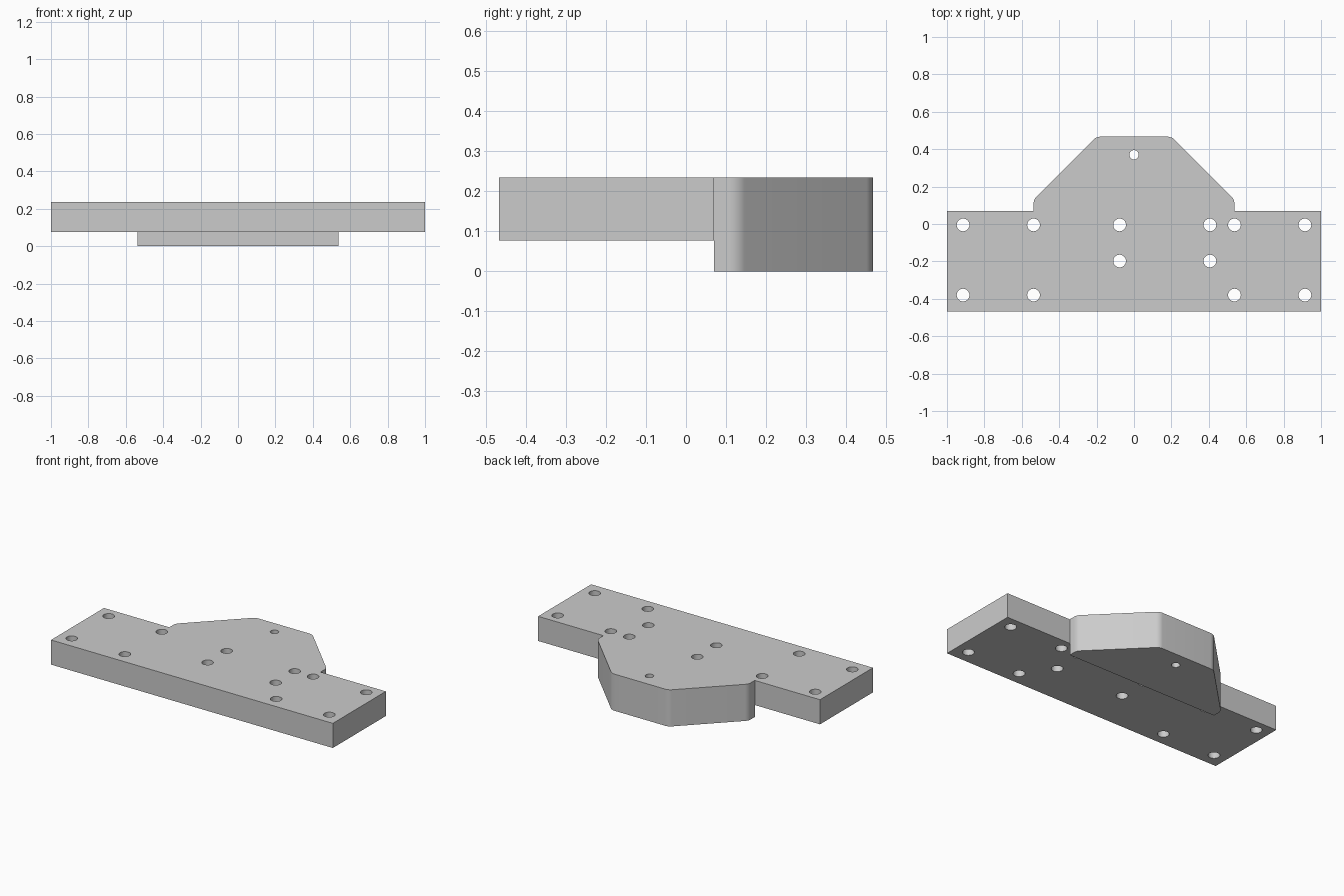
import bpy, bmesh, math
from mathutils import Vector

default = bpy.data.objects.get("Cube")
if default:
    bpy.data.objects.remove(default, do_unlink=True)

STEP_Y, BACK_Y, FRONT_Y = 0.07, 0.467, -0.467
PLATE_Z, TOP_Z = 0.077, 0.235
WIDE, NARROW, CORNER_Y = 0.537, 0.201, 0.131
FILLET = 0.055

metal = bpy.data.materials.new("plain grey")
metal.use_nodes = True
grey = (0.6, 0.6, 0.6, 1)
metal.diffuse_color = grey
metal.node_tree.nodes["Principled BSDF"].inputs["Base Color"].default_value = grey


def prism(name, outline, z0, z1):
    """Extrude a counter-clockwise outline between two heights."""
    bm = bmesh.new()
    base = bm.faces.new([bm.verts.new((x, y, z0)) for x, y in outline])
    top = bmesh.ops.extrude_face_region(bm, geom=[base])["geom"]
    verts = [v for v in top if isinstance(v, bmesh.types.BMVert)]
    bmesh.ops.translate(bm, vec=(0, 0, z1 - z0), verts=verts)
    bmesh.ops.recalc_face_normals(bm, faces=bm.faces)
    mesh = bpy.data.meshes.new(name)
    bm.to_mesh(mesh)
    bm.free()
    mesh.materials.append(metal)
    obj = bpy.data.objects.new(name, mesh)
    bpy.context.collection.objects.link(obj)
    return obj


def rounded(x, y, start, steps=8):
    """Fillet a 45 degree corner, turning left from the start angle."""
    reach = FILLET / math.cos(math.pi / 8)
    mid = start + math.pi / 8
    centre = Vector((x, y)) - reach * Vector((math.cos(mid), math.sin(mid)))
    angles = [start + math.pi / 4 * i / steps for i in range(steps + 1)]
    return [(centre.x + FILLET * math.cos(a), centre.y + FILLET * math.sin(a))
            for a in angles]


def circle(x, y, r, sides=32):
    return [(x + r * math.cos(math.tau * i / sides),
             y + r * math.sin(math.tau * i / sides)) for i in range(sides)]


def cut(target, cutter):
    """Subtract the cutter and discard it."""
    mod = target.modifiers.new("cut", "BOOLEAN")
    mod.operation = "DIFFERENCE"
    mod.solver = "EXACT"
    mod.object = cutter
    cutter.hide_render = True
    bpy.context.view_layer.objects.active = target
    bpy.ops.object.modifier_apply(modifier=mod.name)
    bpy.data.objects.remove(cutter, do_unlink=True)


# Full-depth body: wide bar with a tapered tongue at the back
right_half = [(1, FRONT_Y), (1, STEP_Y), (WIDE, STEP_Y)]
right_half += rounded(WIDE, CORNER_Y, 0) + rounded(NARROW, BACK_Y, math.pi / 4)
outline = right_half + [(-x, y) for x, y in reversed(right_half)]
body = prism("mounting_plate", outline, 0, TOP_Z)

# Thin the bar from below, leaving the tongue deeper
cut(body, prism("underside_cutter",
                [(-2, -1), (2, -1), (2, STEP_Y), (-2, STEP_Y)], -0.5, PLATE_Z))

# Bolt holes: mirrored outer pairs, offset inner group, small tongue hole
holes = [(s * x, y, 0.034) for s in (-1, 1) for x in (0.914, 0.537)
         for y in (-0.005, -0.38)]
holes += [(x, y, 0.034) for x in (-0.077, 0.406) for y in (-0.005, -0.198)]
holes.append((0, 0.37, 0.025))
for x, y, r in holes:
    cut(body, prism("hole_cutter", circle(x, y, r), -0.5, 0.5))

# Smooth fillets and bores, crisp plate edges
bpy.ops.object.select_all(action="DESELECT")
body.select_set(True)
bpy.context.view_layer.objects.active = body
bpy.ops.object.shade_smooth_by_angle(angle=math.radians(30))
